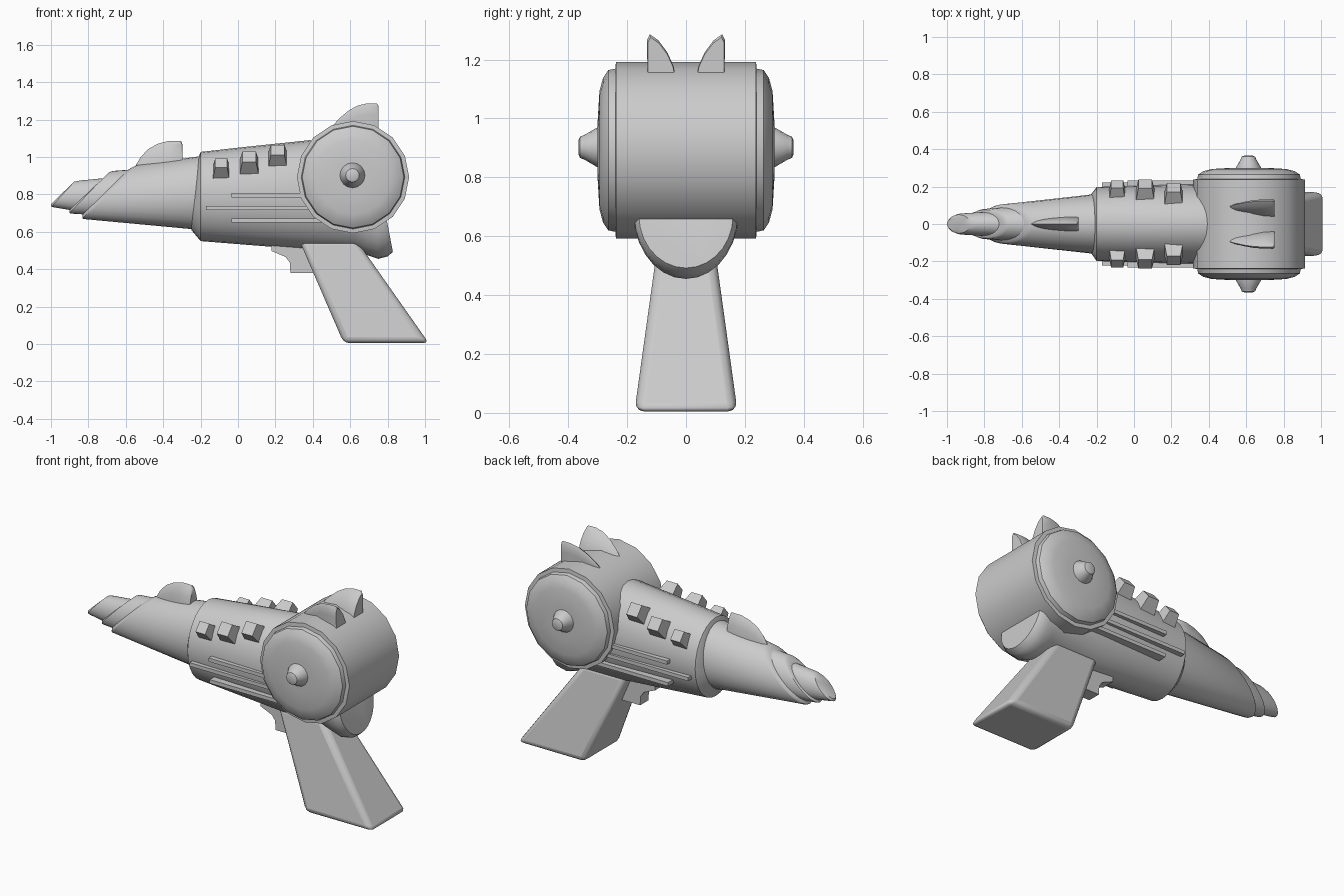
import bpy, bmesh
from math import sin, cos, pi, radians

if "Cube" in bpy.data.objects:
    bpy.data.objects.remove(bpy.data.objects["Cube"])


def loft(name, rings, angle=35, bevel=0.0):
    """Skin equal-length rings of points, cap both ends, shade by angle."""
    bm = bmesh.new()
    vs = [[bm.verts.new(p) for p in r] for r in rings]
    n = len(rings[0])
    for a, b in zip(vs, vs[1:]):
        for i in range(n):
            j = (i + 1) % n
            bm.faces.new((a[i], a[j], b[j], b[i]))
    bm.faces.new(vs[0])
    bm.faces.new(vs[-1])
    bmesh.ops.recalc_face_normals(bm, faces=bm.faces)
    me = bpy.data.meshes.new(name)
    bm.to_mesh(me)
    bm.free()
    ob = bpy.data.objects.new(name, me)
    bpy.context.collection.objects.link(ob)
    if bevel:
        m = ob.modifiers.new("bevel", 'BEVEL')
        m.width, m.segments = bevel, 3
    bpy.ops.object.select_all(action='DESELECT')
    ob.select_set(True)
    bpy.context.view_layer.objects.active = ob
    if angle:
        bpy.ops.object.shade_smooth_by_angle(angle=radians(angle))
    return ob


def oval(tx, tz, bx, bz, w, n=28):
    """Slanted oval ring given its top point, bottom point and half width."""
    return [((tx + bx) / 2 + (tx - bx) / 2 * sin(2 * pi * i / n),
             w * cos(2 * pi * i / n),
             (tz + bz) / 2 + (tz - bz) / 2 * sin(2 * pi * i / n)) for i in range(n)]


def lathe_y(name, cx, cz, profile, n, angle=35):
    """Turn (y, radius) pairs about an axis along y."""
    return loft(name, [[(cx + r * cos(2 * pi * i / n), y, cz + r * sin(2 * pi * i / n))
                        for i in range(n)] for y, r in profile], angle)


def extrude_y(name, pts, y0, y1, angle=30):
    return loft(name, [[(x, y, z) for x, z in pts] for y in (y0, y1)], angle)


def fin(name, stations, cy=0.0, lean=0.0, side=1):
    """Leaf fin: stations of (x, base z, top z, half width)."""
    sec = [(-1, 0), (-.93, .3), (-.72, .6), (-.4, .87), (0, 1),
           (.4, .87), (.72, .6), (.93, .3), (1, 0)]
    hmax = max(t - b for _, b, t, _ in stations)
    rings = []
    for x, b, t, w in stations:
        k = (t - b) / hmax
        rings.append([(x, side * (cy + w * u + lean * k * v * v), b + (t - b) * v)
                      for u, v in sec])
    return loft(name, rings, 40)


# Main body, flaring into a dropped tail under the drum
loft("body", [oval(-.21, 1.0, -.25, .61, .155), oval(-.2, 1.027, -.2, .55, .198),
              oval(.05, 1.055, .05, .53, .206), oval(.385, 1.09, .37, .505, .215),
              oval(.6, 1.05, .62, .50, .20), oval(.68, .95, .69, .475, .185),
              oval(.71, .9, .75, .455, .178), oval(.745, .87, .80, .468, .175),
              oval(.76, .85, .828, .492, .16)])

# Barrel made of nested, obliquely cut layers
loft("barrel", [oval(-.18, 1.007, -.18, .608, .163), oval(-.54, .957, -.825, .668, .107),
                oval(-.565, .945, -.832, .672, .1), oval(-.59, .93, -.832, .69, .085)])
loft("barrel_middle", [oval(-.5, .938, -.7, .685, .095), oval(-.67, .925, -.892, .697, .082),
                       oval(-.69, .917, -.902, .70, .076), oval(-.715, .892, -.902, .715, .062)])
loft("barrel_tip", [oval(-.6, .898, -.8, .70, .07), oval(-.845, .874, -.985, .731, .057),
                    oval(-.875, .868, -.998, .733, .05), oval(-.91, .835, -1.0, .748, .034)])

# Fin on the barrel
fin("barrel_fin", [(-.55, .93, .95, .006), (-.52, .93, 1.0, .018), (-.48, .93, 1.042, .027),
                   (-.43, .93, 1.07, .034), (-.37, .93, 1.086, .039), (-.305, .93, 1.086, .041),
                   (-.298, .93, 1.07, .039)])

# Drum with rounded side plates
half = [(.238, .3), (.24, .277), (.264, .272), (.282, .245), (.294, .2), (.3, .1)]
lathe_y("drum", .615, .892, [(-y, r) for y, r in reversed(half)] + half, 16)

# Grip with softened edges
loft("grip", [[(a, -w, z), (b, -w, z), (b, w, z), (a, w, z)]
              for z, a, b, w in [(0.005, .565, 1.02, .175), (.56, .325, .63, .098)]],
     40, .032)

# Trigger
extrude_y("trigger", [(.18, .53), (.18, .497), (.215, .482), (.255, .465), (.277, .435),
                      (.28, .38), (.4, .38), (.4, .53)], -.04, .04)

for s, tag in ((-1, "front"), (1, "back")):
    # Drum hub
    lathe_y("hub_" + tag, .612, .902, [(s * .28, .068), (s * .302, .067), (s * .345, .042),
                                      (s * .36, .036), (s * .365, .024)], 16)
    # Ear-like fin on the drum
    fin("drum_fin_" + tag, [(.505, 1.13, 1.165, .008), (.54, 1.13, 1.205, .022),
                            (.59, 1.13, 1.247, .033), (.64, 1.13, 1.275, .041),
                            (.69, 1.13, 1.286, .046), (.742, 1.13, 1.286, .048),
                            (.75, 1.13, 1.275, .046)], .083, .04, s)
    # Tapered square knobs
    for k, (x, y, z, h) in enumerate([(-.09, .18, .94, .046), (.06, .182, .973, .052),
                                      (.212, .163, 1.01, .052)]):
        c, d = cos(radians(40)), sin(radians(40))
        rings = []
        for t, r in ((-.05, h), (.042, h * .7)):
            rings.append([(x + r * i, s * (y + t * c - r * j * d), z + t * d + r * j * c)
                          for i, j in ((-1, -1), (1, -1), (1, 1), (-1, 1))])
        loft("knob_%s_%d" % (tag, k + 1), rings, 0)
    # Raised side strips
    for k, (x, z, y) in enumerate([(-.035, .795, .232), (-.17, .727, .222), (-.035, .66, .222)]):
        extrude_y("strip_%s_%d" % (tag, k + 1),
                  [(x, z - .011), (.45, z - .011), (.45, z + .011), (x, z + .011)],
                  s * .12, s * y, 0)
